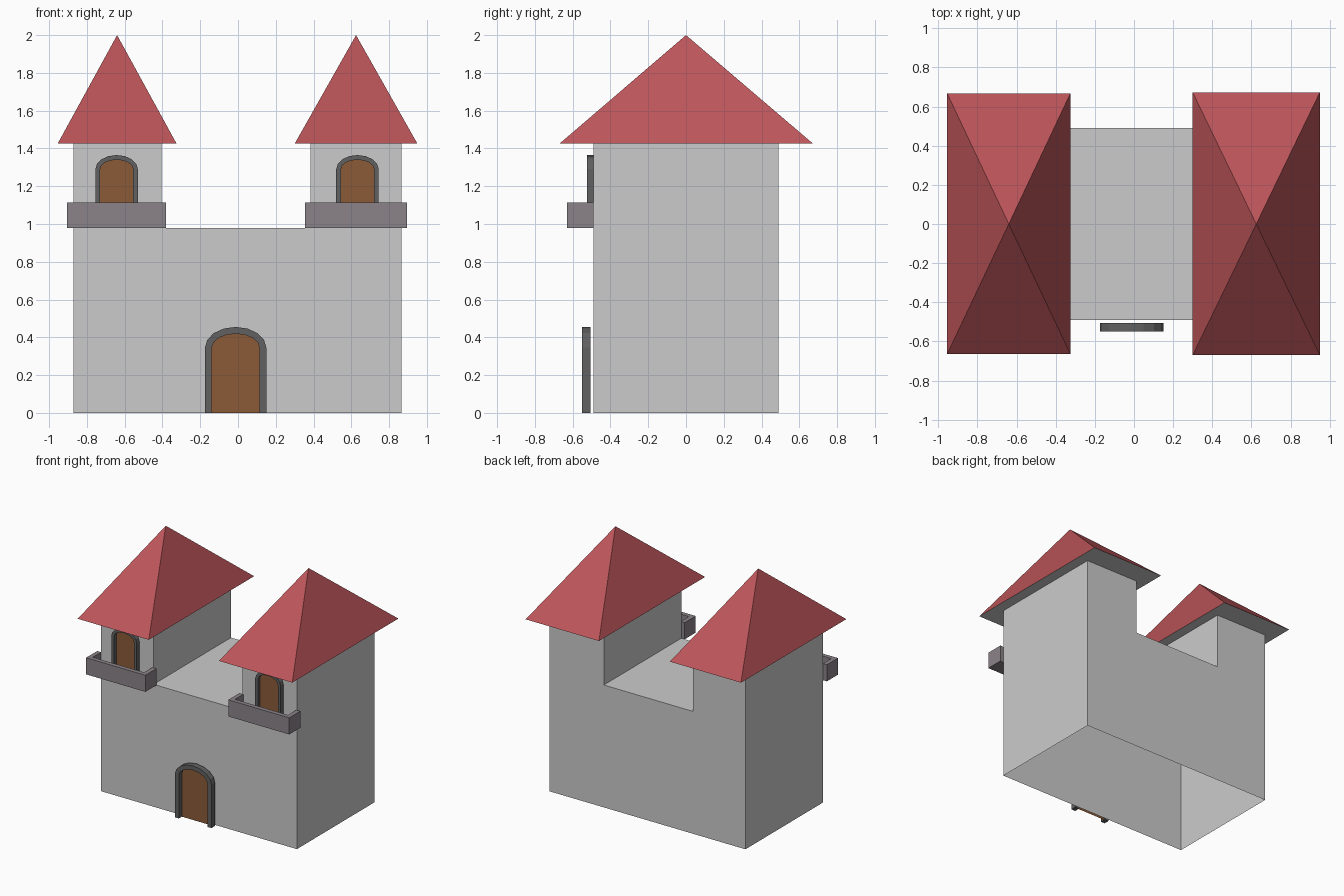
import bpy, math

if "Cube" in bpy.data.objects:
    bpy.data.objects.remove(bpy.data.objects["Cube"])


def material(name, rgb):
    m = bpy.data.materials.new(name)
    m.diffuse_color = (*rgb, 1)
    m.use_nodes = True
    m.node_tree.nodes["Principled BSDF"].inputs["Base Color"].default_value = m.diffuse_color
    return m


ROOF = material("roof_red", (0.5, 0.09, 0.1))
WOOD = material("wood", (0.26, 0.104, 0.04))
FRAME = material("frame_grey", (0.12, 0.12, 0.12))
BALCONY = material("balcony_grey", (0.26, 0.23, 0.25))


def mesh(name, verts, faces, mat=None):
    me = bpy.data.meshes.new(name)
    me.from_pydata(verts, [], faces)
    me.update()
    ob = bpy.data.objects.new(name, me)
    bpy.context.collection.objects.link(ob)
    if mat:
        me.materials.append(mat)
    return ob


def prism(name, a, b, mat=None, skip=(), caps=True):
    """Loft between two matching outlines, leaving out the listed sides."""
    n = len(a)
    faces = [(i, (i + 1) % n, n + (i + 1) % n, n + i) for i in range(n) if i not in skip]
    if caps:
        faces += [tuple(reversed(range(n))), tuple(range(n, 2 * n))]
    return mesh(name, a + b, faces, mat)


def rect(x0, x1, y0, y1, z):
    return [(x0, y0, z), (x1, y0, z), (x1, y1, z), (x0, y1, z)]


# Castle walls: U-shaped shell, open underneath and under the roofs
D, EAVE = 0.49, 1.425
profile = [(-0.87, 0), (0.865, 0), (0.865, EAVE), (0.385, EAVE),
           (0.385, 0.98), (-0.405, 0.98), (-0.405, EAVE), (-0.87, EAVE)]
prism("castle_walls", [(x, -D, z) for x, z in profile],
      [(x, D, z) for x, z in profile], skip=(0, 2, 6))


# Arched door: frame ring with a recessed panel
def arch(cx, half, z0, spring, rise, y):
    arc = [(cx + half * math.cos(math.pi * i / 8), y,
            spring + rise * math.sin(math.pi * i / 8)) for i in range(9)]
    return [(cx + half, y, z0)] + arc + [(cx - half, y, z0)]


def door(name, cx, half, border, z0, spring, top, front, back):
    def loop(inset, y):
        return arch(cx, half - inset, z0, spring, top - inset - spring, y)
    of, inf, ob, ib = loop(0, front), loop(border, front), loop(0, back), loop(border, back)
    n = len(of)
    faces = []
    for i in range(n - 1):
        j = i + 1
        faces += [(i, j, n + j, n + i), (2 * n + i, 2 * n + j, j, i),
                  (n + i, n + j, 3 * n + j, 3 * n + i),
                  (3 * n + i, 3 * n + j, 2 * n + j, 2 * n + i)]
    for i in (0, n - 1):
        faces.append((i, n + i, 3 * n + i, 2 * n + i))
    mesh(name + "_frame", of + inf + ob + ib, faces, FRAME)
    panel = loop(border, back - 0.007)
    mesh(name + "_panel", panel, [tuple(reversed(range(n)))], WOOD)


door("main_door", -0.0125, 0.1625, 0.036, 0, 0.345, 0.455, -0.55, -0.505)

# Towers: eaves, roof, balcony and balcony door on each side
towers = [
    ("left", (-0.87, -0.405), (-0.955, -0.325), -0.665, 0.668, (-0.905, -0.38), -0.6425),
    ("right", (0.385, 0.865), (0.30, 0.95), -0.67, 0.673, (0.355, 0.895), 0.6325),
]
for side, wall, roof, y0, y1, bal, door_x in towers:
    outer = rect(*roof, y0, y1, EAVE)
    prism(side + "_eaves", outer, rect(*wall, -D, D, EAVE), caps=False)

    apex = ((roof[0] + roof[1]) / 2, 0, 2)
    mesh(side + "_roof", outer + [apex], [(i, (i + 1) % 4, 4) for i in range(4)], ROOF)

    # U-shaped parapet and thin floor
    a, b = bal
    t = 0.035
    u = [(a, -D), (a, -0.63), (b, -0.63), (b, -D),
         (b - t, -D), (b - t, -0.63 + t), (a + t, -0.63 + t), (a + t, -D)]
    prism(side + "_balcony_parapet", [(x, y, 0.98) for x, y in u],
          [(x, y, 1.113) for x, y in u], BALCONY)
    prism(side + "_balcony_floor", rect(a + t, b - t, -0.63 + t, -D, 0.98),
          rect(a + t, b - t, -0.63 + t, -D, 1.0), BALCONY)

    door(side + "_balcony_door", door_x, 0.1125, 0.025, 1.0, 1.29, 1.365, -0.525, -0.491)
